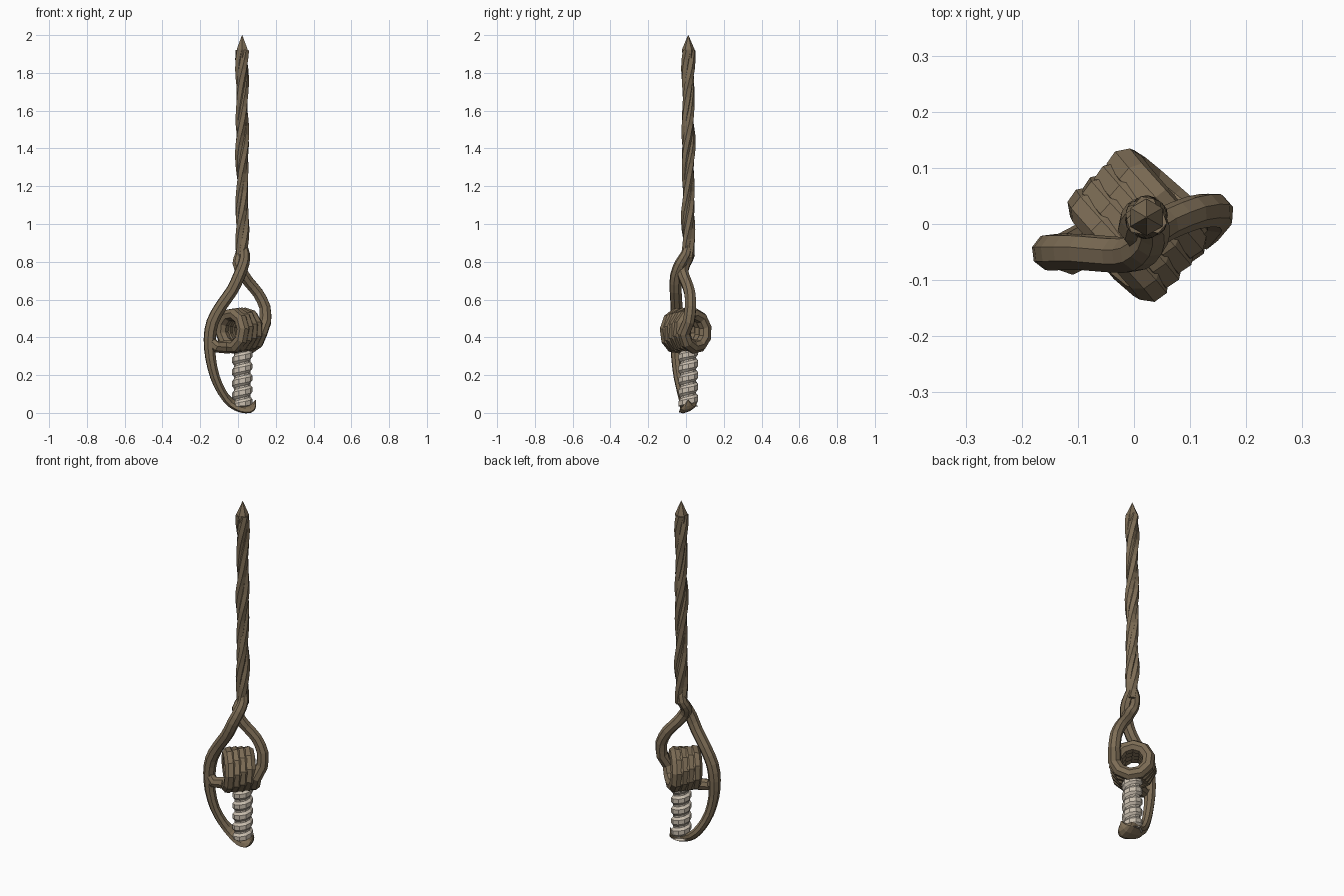
import bpy, bmesh, math
from mathutils import Vector

if "Cube" in bpy.data.objects:
    bpy.data.objects.remove(bpy.data.objects["Cube"])


def material(name, rgb):
    m = bpy.data.materials.new(name)
    m.diffuse_color = (*rgb, 1)
    m.use_nodes = True
    m.node_tree.nodes["Principled BSDF"].inputs["Base Color"].default_value = m.diffuse_color
    return m


BARK = material("brown bark", (0.205, 0.152, 0.092))
WRAP = material("pale grip wrap", (0.60, 0.53, 0.44))


def finish(name, bm, mat):
    bmesh.ops.recalc_face_normals(bm, faces=bm.faces)
    me = bpy.data.meshes.new(name)
    bm.to_mesh(me)
    bm.free()
    me.materials.append(mat)
    ob = bpy.data.objects.new(name, me)
    bpy.context.collection.objects.link(ob)
    return ob


def smooth(pts, n=3):
    """Catmull-Rom through points of any dimension (x, y, z, radius...)."""
    p = [pts[0]] + list(pts) + [pts[-1]]
    out = []
    for i in range(1, len(p) - 2):
        for k in range(n):
            t = k / n
            out.append([0.5 * (2 * b + (c - a) * t + (2 * a - 5 * b + 4 * c - d) * t * t
                               + (3 * b - a - 3 * c + d) * t ** 3)
                        for a, b, c, d in zip(p[i - 1], p[i], p[i + 1], p[i + 2])])
    return out + [list(pts[-1])]


def sweep(name, path, sides=8, mat=BARK, twist=0.0):
    """Tube along (x, y, z, radius[, width factor]) points, frame carried along."""
    bm = bmesh.new()
    P = [Vector(p[:3]) for p in path]
    side, rings = Vector((0, 1, 0)), []
    for i, p in enumerate(path):
        t = (P[min(i + 1, len(P) - 1)] - P[max(i - 1, 0)]).normalized()
        side = (side - t * side.dot(t)).normalized()
        other = t.cross(side)
        wide = p[4] if len(p) > 4 else 1
        ring = []
        for k in range(sides):
            a = 2 * math.pi * k / sides + twist * i
            ring.append(bm.verts.new(P[i] + p[3] * (side * math.cos(a) * wide + other * math.sin(a))))
        rings.append(ring)
    for r, s in zip(rings, rings[1:]):
        for k in range(sides):
            j = (k + 1) % sides
            bm.faces.new((r[k], r[j], s[j], s[k]))
    bm.faces.new(rings[0])
    bm.faces.new(rings[-1])
    return finish(name, bm, mat)


BX, BY = 0.022, 0.012   # blade and grip axis

# Twisted blade: three strands around one axis
for s in range(3):
    path = []
    for i in range(23):
        z = 0.82 + i * 0.05
        a = 2 * math.pi * s / 3 + z * 8.5
        r = 0.013 + 0.003 * math.cos((z - 1.43) * 2 * math.pi / 0.43)
        path.append((BX + r * math.cos(a), BY + r * math.sin(a), z, 0.0235))
    sweep(f"blade_strand_{s + 1}", path, 6, twist=0.25)

# Pointed tip
sweep("blade_tip", [(BX, BY, 1.88, 0.030), (BX, BY, 1.925, 0.033), (BX, BY, 2.0, 0.001)], 6)

# Guard coil: branch from left vine, around a diagonal axis, then up the right side
C = Vector((0.008, 0.0, 0.435))
U = Vector((1, 1, 0)).normalized()
V = Vector((1, -1, 0)).normalized()
coil = [(-0.150, -0.05, 0.385, 0.026), (-0.115, -0.06, 0.350, 0.031)]
STEPS, START, END = 42, math.radians(-105), math.radians(360 * 4 - 8)
for i in range(STEPS + 1):
    f = i / STEPS
    a = START + (END - START) * f
    p = C + U * (-0.070 + 0.142 * f) + V * (0.089 * math.cos(a)) + Vector((0, 0, 0.089 * math.sin(a)))
    coil.append((*p, 0.035))
coil += smooth([(0.145, 0.015, 0.485, 0.033), (0.142, 0.024, 0.56, 0.032), (0.105, 0.02, 0.635, 0.031),
                (0.055, 0.0, 0.695, 0.031), (0.022, -0.018, 0.745, 0.032), (0.0, -0.005, 0.79, 0.030),
                (0.01, 0.02, 0.835, 0.027), (BX, BY, 0.89, 0.024)], 2)
sweep("guard_coil_and_right_vine", coil, 8)

# Left vine: from the blade down the hand guard to a flattened foot
left = [(BX, BY, 0.89, 0.024, 1), (0.035, 0.0, 0.84, 0.028, 1), (0.03, -0.03, 0.79, 0.031, 1),
        (0.005, -0.052, 0.725, 0.033, 1), (-0.03, -0.055, 0.65, 0.033, 1),
        (-0.09, -0.05, 0.565, 0.033, 1), (-0.135, -0.05, 0.48, 0.034, 1),
        (-0.150, -0.05, 0.39, 0.033, 1), (-0.145, -0.05, 0.29, 0.029, 1),
        (-0.122, -0.04, 0.19, 0.026, 1), (-0.085, -0.02, 0.11, 0.024, 1.15),
        (-0.04, 0.0, 0.055, 0.022, 1.6), (0.015, 0.01, 0.032, 0.022, 2.3),
        (0.065, 0.01, 0.030, 0.021, 2.5), (0.083, 0.01, 0.042, 0.012, 2.3),
        (0.094, 0.01, 0.068, 0.002, 1.5)]
sweep("left_vine_and_pommel", smooth(left, 2), 8)

# Grip: cord wound as a helical ridge
bm = bmesh.new()
N, PITCH, Z0, Z1 = 10, 0.062, 0.035, 0.37
prof = [(0.0, 0.043), (0.22, 0.054), (0.62, 0.054), (0.84, 0.043)]
rows = []
for turn in range(-1, 6):
    for f, r in prof:
        row = []
        for i in range(N + 1):
            a = 2 * math.pi * i / N
            z = min(max(Z0 + PITCH * (turn + f + i / N), Z0), Z1)
            row.append(bm.verts.new((BX + r * math.cos(a), BY + r * math.sin(a), z)))
        rows.append(row)
for r, s in zip(rows, rows[1:]):
    for i in range(N):
        bm.faces.new((r[i], r[i + 1], s[i + 1], s[i]))
bmesh.ops.remove_doubles(bm, verts=bm.verts, dist=0.0005)
finish("grip", bm, WRAP)
